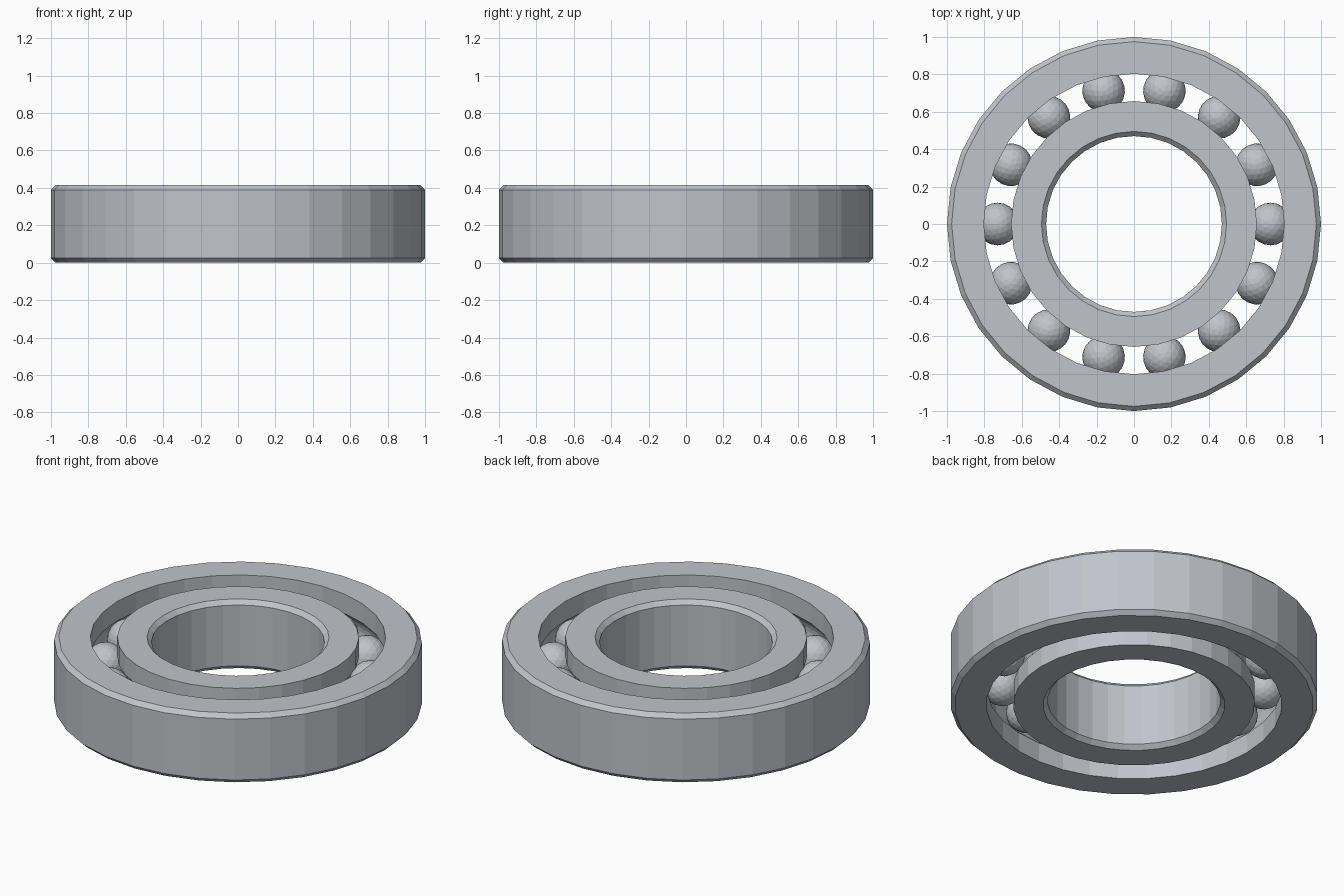
import bpy, bmesh, math
from mathutils import Matrix

cube = bpy.data.objects.get("Cube")
if cube:
    bpy.data.objects.remove(cube, do_unlink=True)

HEIGHT = 0.415
MID = HEIGHT / 2
CHAMFER = 0.025
PITCH = 0.73        # radius of the ball circle
BALL = 0.114
GROOVE = 0.117
BALLS = 14
SIDES = 32

steel = bpy.data.materials.new("steel grey")
colour = (0.53, 0.55, 0.59, 1)
steel.diffuse_color = colour
steel.use_nodes = True
steel.node_tree.nodes["Principled BSDF"].inputs["Base Color"].default_value = colour


def add_object(name, bm):
    mesh = bpy.data.meshes.new(name)
    bmesh.ops.recalc_face_normals(bm, faces=bm.faces)
    bm.to_mesh(mesh)
    bm.free()
    mesh.materials.append(steel)
    obj = bpy.data.objects.new(name, mesh)
    bpy.context.collection.objects.link(obj)
    return obj


def race(name, plain_r, groove_r):
    """Ring with chamfers on its plain wall and a ball groove in the other."""
    toward = 1 if groove_r > plain_r else -1
    edge = plain_r + toward * CHAMFER
    profile = [(edge, 0), (plain_r, CHAMFER), (plain_r, HEIGHT - CHAMFER),
               (edge, HEIGHT), (groove_r, HEIGHT)]
    # Arc of the groove, from the top lip to the bottom lip
    half = math.acos(abs(PITCH - groove_r) / GROOVE)
    for i in range(9):
        a = half * (1 - i / 4)
        profile.append((PITCH - toward * GROOVE * math.cos(a),
                        MID + GROOVE * math.sin(a)))
    profile.append((groove_r, 0))

    bm = bmesh.new()
    loops = []
    for s in range(SIDES):
        t = math.tau * s / SIDES
        loops.append([bm.verts.new((r * math.cos(t), r * math.sin(t), z))
                      for r, z in profile])
    n = len(profile)
    for s in range(SIDES):
        a, b = loops[s], loops[(s + 1) % SIDES]
        for i in range(n):
            j = (i + 1) % n
            bm.faces.new((a[i], b[i], b[j], a[j]))
    return add_object(name, bm)


# Two races
race("outer_race", 1.0, 0.803)
race("inner_race", 0.47, 0.657)

# Ring of faceted balls
for k in range(BALLS):
    bm = bmesh.new()
    place = (Matrix.Rotation(math.tau * k / BALLS, 4, 'Z')
             @ Matrix.Translation((PITCH, 0, MID)))
    bmesh.ops.create_icosphere(bm, subdivisions=3, radius=BALL, matrix=place)
    add_object(f"ball_{k + 1}", bm)
